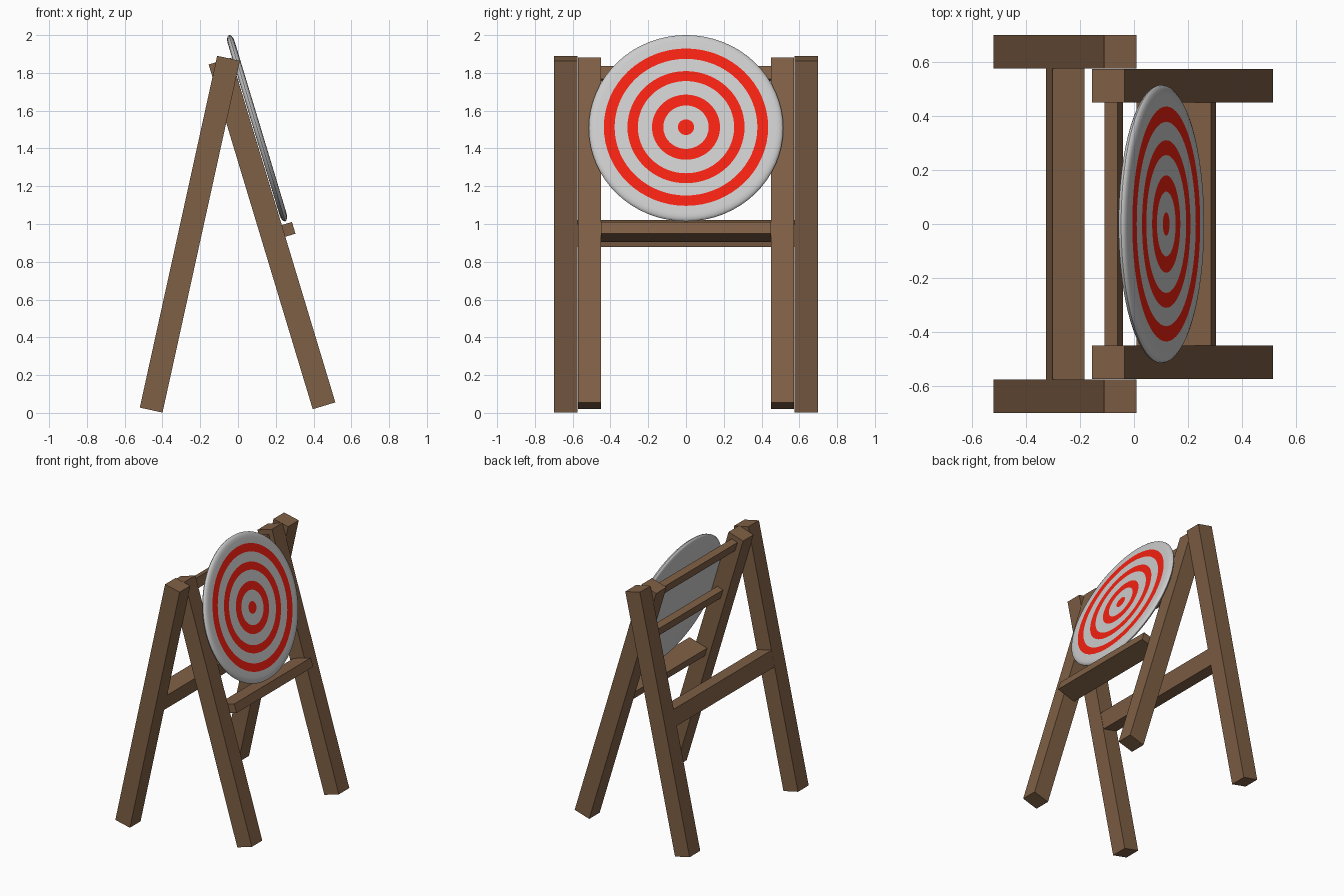
import bpy, bmesh, math
from mathutils import Matrix, Vector

if "Cube" in bpy.data.objects:
    bpy.data.objects.remove(bpy.data.objects["Cube"])

def material(name, color):
    m = bpy.data.materials.new(name)
    m.diffuse_color = (*color, 1)
    m.use_nodes = True
    m.node_tree.nodes["Principled BSDF"].inputs["Base Color"].default_value = m.diffuse_color
    return m

WOOD = material("wood", (0.21, 0.115, 0.06))
WHITE = material("white_paint", (0.8, 0.8, 0.8))
RED = material("red_paint", (0.9, 0.015, 0.006))
BACK = math.radians(12.4)      # lean of the rear frame
FRONT = math.radians(-16.8)    # lean of the front frame

def beam(name, x, y, z, size, tilt):
    """Wooden box leaning in the xz plane; size is depth, width, length."""
    bm = bmesh.new()
    bmesh.ops.create_cube(bm, size=1)
    bmesh.ops.scale(bm, vec=Vector(size), verts=bm.verts)
    me = bpy.data.meshes.new(name)
    bm.to_mesh(me)
    bm.free()
    me.materials.append(WOOD)
    ob = bpy.data.objects.new(name, me)
    ob.location = (x, y, z)
    ob.rotation_euler = (0, tilt, 0)
    bpy.context.collection.objects.link(ob)
    return ob

# Four legs
for side, s in (("left", -1), ("right", 1)):
    beam("rear_leg_" + side, -0.255, s * 0.6375, 0.946, (0.123, 0.125, 1.907), BACK)
    beam("front_leg_" + side, 0.18, s * 0.5115, 0.95, (0.125, 0.123, 1.906), FRONT)

# Cross rails and the shelf below the target
beam("rear_rail", -0.255, 0, 0.951, (0.12, 1.15, 0.12), BACK)
beam("upper_rail", -0.075, 0, 1.795, (0.05, 0.9, 0.07), FRONT)
beam("middle_rail", 0.044, 0, 1.41, (0.05, 0.9, 0.07), FRONT)
beam("target_shelf", 0.223, 0, 0.958, (0.15, 0.9, 0.065), FRONT)

# Target: lathed disc, profile as (radius, offset, red?) from front centre to back
T = 0.016
profile = [(0.043, T, 1), (0.12, T, 0), (0.18, T, 1), (0.255, T, 0), (0.31, T, 1),
           (0.378, T, 0), (0.435, T, 1), (0.475, T, 0)]
for i in range(1, 8):          # rounded rim
    a = math.pi / 2 - math.pi * i / 8
    profile.append((0.475 + 0.04 * math.cos(a), -0.003 + 0.019 * math.sin(a), 0))
profile.append((0.475, -0.022, 0))

N = 64
bm = bmesh.new()
def ring(r, x):
    return [bm.verts.new((x, r * math.cos(2 * math.pi * k / N), r * math.sin(2 * math.pi * k / N)))
            for k in range(N)]

prev = None
for r, x, red in profile:
    cur = ring(r, x)
    if prev is None:
        bm.faces.new(cur).material_index = red
    else:
        for k in range(N):
            j = (k + 1) % N
            bm.faces.new((prev[k], cur[k], cur[j], prev[j])).material_index = red
    prev = cur
bm.faces.new(prev[::-1])
bmesh.ops.recalc_face_normals(bm, faces=bm.faces)
me = bpy.data.meshes.new("target_disc")
bm.to_mesh(me)
bm.free()
me.materials.append(WHITE)
me.materials.append(RED)
target = bpy.data.objects.new("target_disc", me)
target.location = (0.104, 0, 1.508)
target.rotation_euler = (0, FRONT, 0)
bpy.context.collection.objects.link(target)
bpy.context.view_layer.objects.active = target
target.select_set(True)
bpy.ops.object.shade_smooth_by_angle(angle=math.radians(40))
